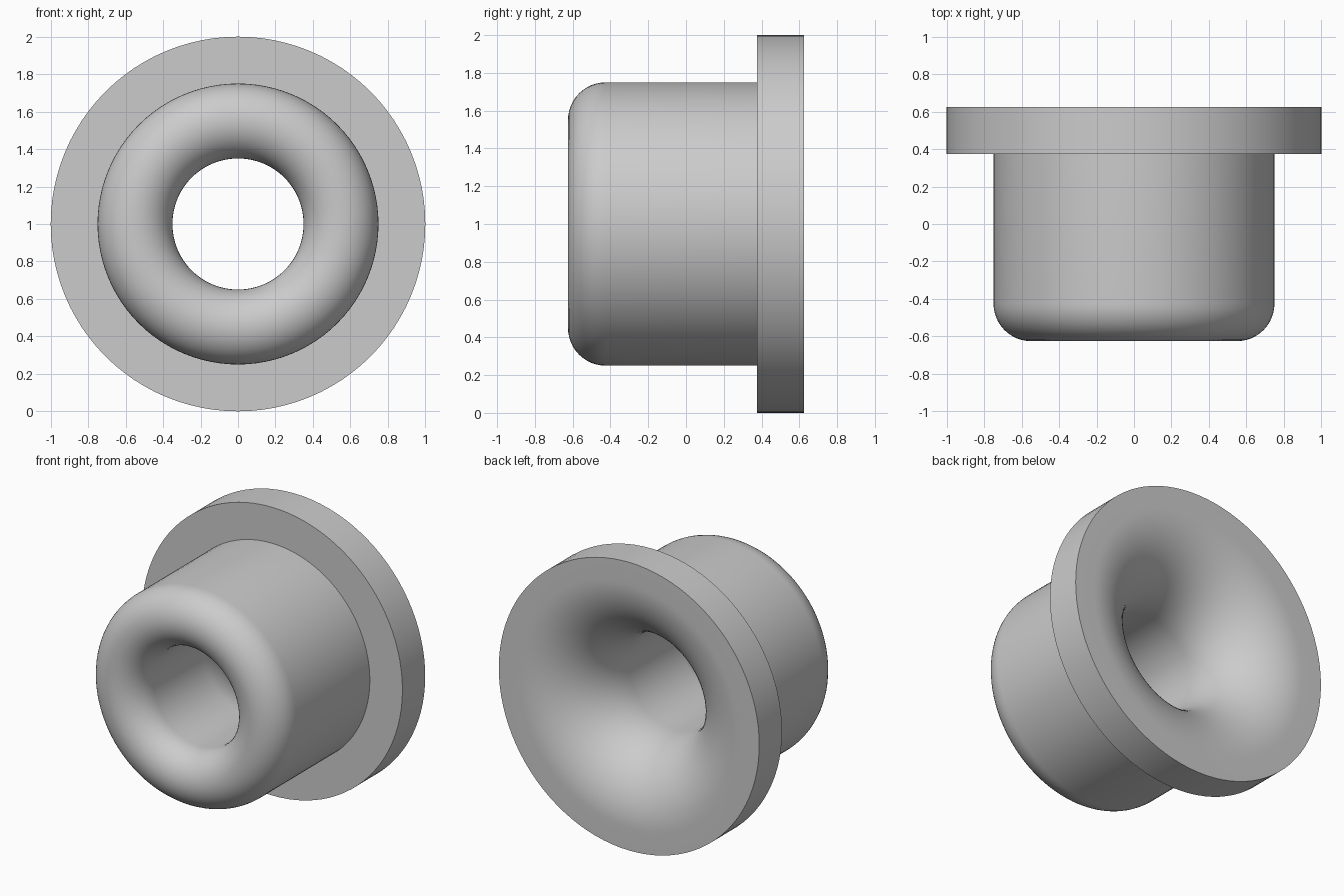
import bpy
import bmesh
from math import sin, cos, pi, radians
from mathutils import Vector

cube = bpy.data.objects.get("Cube")
if cube:
    bpy.data.objects.remove(cube, do_unlink=True)

SEGMENTS = 96
BORE, BODY, RIM = 0.35, 0.75, 1.0
FRONT, SHOULDER, BACK = -0.625, 0.375, 0.625
LIP = (BODY - BORE) / 2
FLARE = 0.5


def arc(radius, depth, size, start, end, steps):
    """Points (radius, depth) along a circular arc, angles in degrees."""
    angles = [radians(start + (end - start) * i / steps) for i in range(steps + 1)]
    return [(radius + size * cos(a), depth + size * sin(a)) for a in angles]


# Half section: rounded front lip, stepped flange, flared back opening
profile = arc(BORE + LIP, FRONT + LIP, LIP, 180, 360, 24)
profile += [(BODY, SHOULDER), (RIM, SHOULDER), (RIM, BACK)]
profile += arc(BORE + FLARE, BACK - FLARE, FLARE, 90, 180, 24)

# Revolve the section around the y axis
bm = bmesh.new()
verts = [bm.verts.new((r, y, 0)) for r, y in profile]
edges = [bm.edges.new((v, verts[(i + 1) % len(verts)])) for i, v in enumerate(verts)]
bmesh.ops.spin(bm, geom=verts + edges, cent=Vector(), axis=Vector((0, 1, 0)),
               angle=2 * pi, steps=SEGMENTS, use_merge=True)
bmesh.ops.remove_doubles(bm, verts=bm.verts, dist=1e-5)
bmesh.ops.recalc_face_normals(bm, faces=bm.faces)
mesh = bpy.data.meshes.new("flanged_bushing")
bm.to_mesh(mesh)
bm.free()

bushing = bpy.data.objects.new("flanged_bushing", mesh)
bushing.location.z = RIM
bpy.context.collection.objects.link(bushing)

# Plain grey finish
grey = bpy.data.materials.new("light_grey")
grey.use_nodes = True
color = (0.6, 0.6, 0.6, 1)
grey.diffuse_color = color
grey.node_tree.nodes["Principled BSDF"].inputs["Base Color"].default_value = color
mesh.materials.append(grey)

# Smooth curves with crisp flange edges
bpy.ops.object.select_all(action="DESELECT")
bushing.select_set(True)
bpy.context.view_layer.objects.active = bushing
bpy.ops.object.shade_smooth_by_angle(angle=radians(30))
